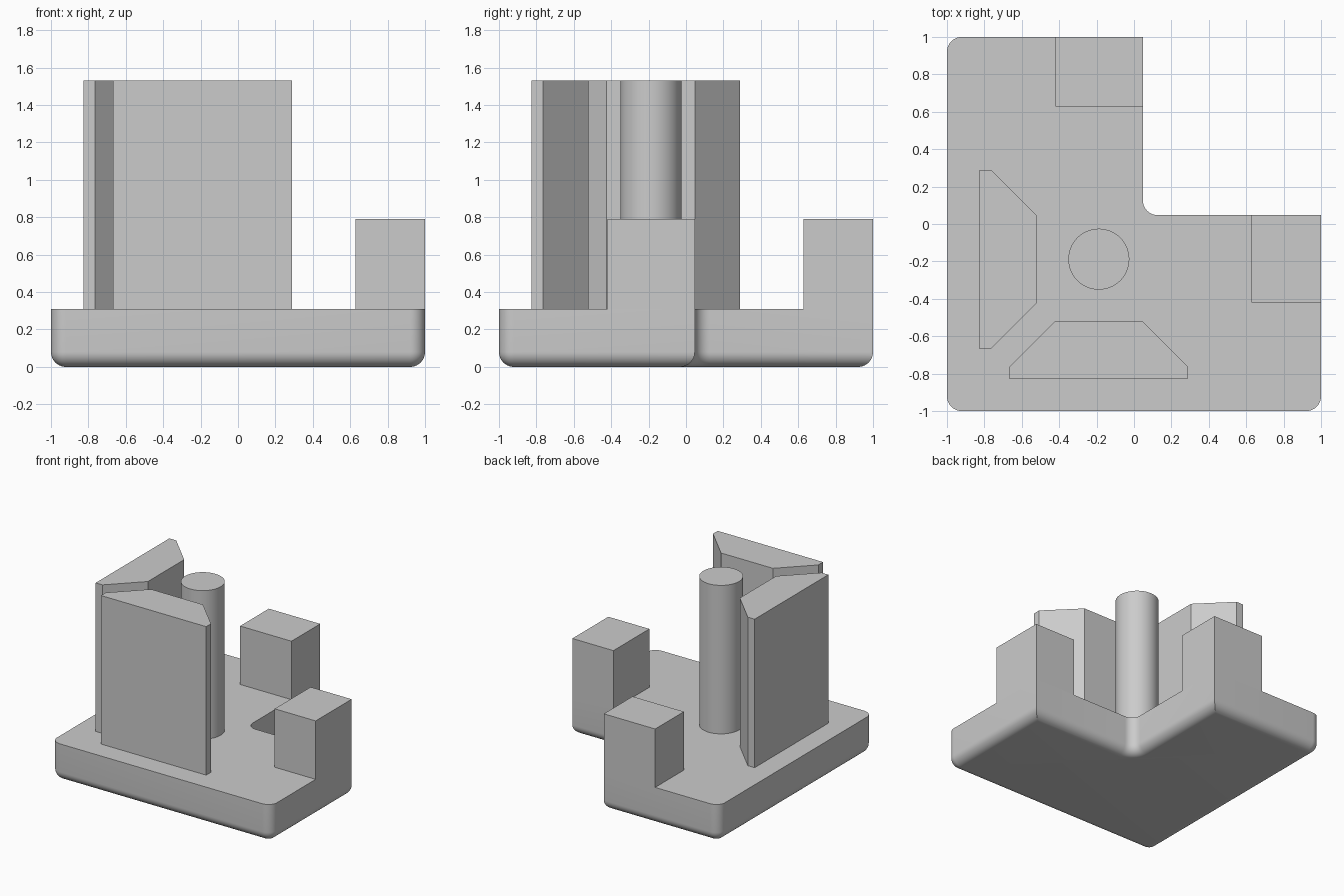
import bpy, bmesh, math
from mathutils import Vector

if "Cube" in bpy.data.objects:
    bpy.data.objects.remove(bpy.data.objects["Cube"], do_unlink=True)

grey = bpy.data.materials.new("plain grey")
grey.use_nodes = True
colour = (0.6, 0.6, 0.6, 1)
grey.diffuse_color = colour
grey.node_tree.nodes["Principled BSDF"].inputs["Base Color"].default_value = colour

BASE_TOP, POST_TOP, BLOCK_TOP = 0.31, 1.53, 0.79
R = 0.08            # edge rounding of the base
INNER = 0.047       # position of the notch sides


def loft(name, rings, smooth=False):
    """Skin a stack of point rings and cap both ends."""
    bm = bmesh.new()
    loops = [[bm.verts.new(p) for p in ring] for ring in rings]
    n = len(loops[0])
    for low, high in zip(loops, loops[1:]):
        for i in range(n):
            j = (i + 1) % n
            bm.faces.new((low[i], low[j], high[j], high[i]))
    bm.faces.new(loops[0][::-1])
    bm.faces.new(loops[-1])
    bmesh.ops.remove_doubles(bm, verts=bm.verts, dist=0.0005)
    bmesh.ops.recalc_face_normals(bm, faces=bm.faces)
    mesh = bpy.data.meshes.new(name)
    bm.to_mesh(mesh)
    bm.free()
    mesh.materials.append(grey)
    obj = bpy.data.objects.new(name, mesh)
    bpy.context.collection.objects.link(obj)
    if smooth:
        bpy.ops.object.select_all(action='DESELECT')
        obj.select_set(True)
        bpy.context.view_layer.objects.active = obj
        bpy.ops.object.shade_smooth_by_angle(angle=math.radians(30))
    return obj


def prism(name, outline, z0, z1, smooth=False):
    return loft(name, [[(x, y, z) for x, y in outline] for z in (z0, z1)], smooth)


def arc(cx, cy, r, start, end, steps=10):
    angles = [math.radians(start + (end - start) * i / steps) for i in range(steps + 1)]
    return [(cx + r * math.cos(a), cy + r * math.sin(a)) for a in angles]


def l_outline(d):
    """L-shaped base outline, moved inward by d."""
    far, k, notch = 1 - R, R - d, INNER + R
    return (arc(-far, -far, k, 180, 270) + arc(far, -far, k, 270, 360)
            + [(1 - d, INNER - d)]
            + arc(notch, notch, R + d, 270, 180)
            + [(INNER - d, 1 - d)]
            + arc(-far, far, k, 90, 180))


# Base plate with a rounded bottom edge
rings = []
for i in range(11):
    a = math.pi / 2 * i / 10
    inset, z = R * (1 - math.sin(a)), R * (1 - math.cos(a))
    rings.append([(x, y, z) for x, y in l_outline(inset)])
rings.append([(x, y, BASE_TOP) for x, y in l_outline(0)])
loft("base_plate", rings, smooth=True)

# Tall chamfered walls, the second mirrored across the diagonal
wall = [(-0.667, -0.827), (0.29, -0.827), (0.29, -0.765),
        (INNER, -0.522), (-0.424, -0.522), (-0.667, -0.765)]
prism("front_wall", wall, BASE_TOP, POST_TOP)
prism("right_wall", [(y, x) for x, y in wall], BASE_TOP, POST_TOP)

# Short blocks at the ends of the two arms
block = [(0.627, -0.42), (1, -0.42), (1, INNER), (0.627, INNER)]
prism("left_block", block, BASE_TOP, BLOCK_TOP)
prism("back_block", [(y, x) for x, y in block], BASE_TOP, BLOCK_TOP)

# Round post
prism("round_post", arc(-0.188, -0.188, 0.163, 0, 360, 64)[:-1], BASE_TOP, POST_TOP, smooth=True)
